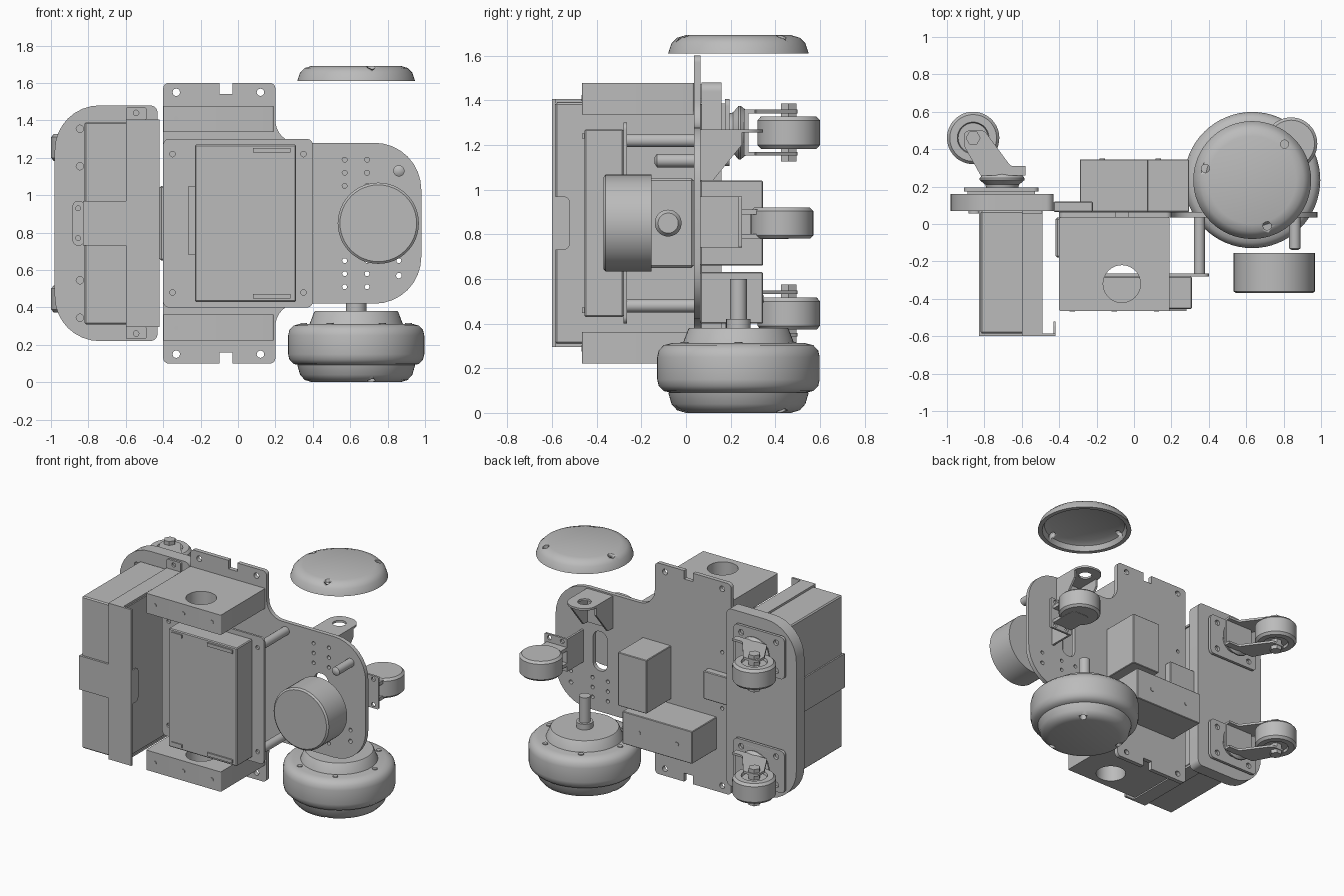
import bpy, bmesh, math
from mathutils import Vector, Matrix

cube = bpy.data.objects.get("Cube")
if cube:
    bpy.data.objects.remove(cube)

grey = bpy.data.materials.new("plain_grey")
grey.use_nodes = True
grey.diffuse_color = (0.5, 0.5, 0.5, 1)
grey.node_tree.nodes["Principled BSDF"].inputs["Base Color"].default_value = (0.5, 0.5, 0.5, 1)

# Columns: where the profile's first axis, second axis and depth point
FRAMES = {
    "x": Matrix(((0, 0, 1), (1, 0, 0), (0, 1, 0))).to_4x4(),
    "y": Matrix(((1, 0, 0), (0, 0, -1), (0, 1, 0))).to_4x4(),
    "z": Matrix.Identity(4),
}


def add(name, mesh, smooth=False):
    ob = bpy.data.objects.new(name, mesh)
    bpy.context.collection.objects.link(ob)
    mesh.materials.clear()
    mesh.materials.append(grey)
    if smooth:
        bpy.ops.object.select_all(action="DESELECT")
        ob.select_set(True)
        bpy.context.view_layer.objects.active = ob
        bpy.ops.object.shade_smooth_by_angle(angle=math.radians(35))
    return ob


def box(name, x, y, z, bevel=0):
    bm = bmesh.new()
    bmesh.ops.create_cube(bm, size=1)
    for v in bm.verts:
        v.co = [(a + b) / 2 + c * (b - a) for (a, b), c in zip((x, y, z), v.co)]
    if bevel:
        bmesh.ops.bevel(bm, geom=bm.edges[:], offset=bevel, segments=1, affect="EDGES")
    mesh = bpy.data.meshes.new(name)
    bm.to_mesh(mesh)
    bm.free()
    return add(name, mesh)


def lathe(name, profile, centre, axis="z", steps=48):
    """Turn (radius, height) points about an axis through centre."""
    bm = bmesh.new()
    verts = [bm.verts.new((r, 0, h)) for r, h in profile]
    edges = [bm.edges.new(pair) for pair in zip(verts, verts[1:])]
    bmesh.ops.spin(bm, geom=verts + edges, cent=(0, 0, 0), axis=(0, 0, 1),
                   angle=math.tau, steps=steps, use_duplicate=False)
    bmesh.ops.remove_doubles(bm, verts=bm.verts[:], dist=0.0002)
    bmesh.ops.recalc_face_normals(bm, faces=bm.faces[:])
    turn = {"x": Matrix.Rotation(math.pi / 2, 4, "Y"),
            "y": Matrix.Rotation(-math.pi / 2, 4, "X"), "z": Matrix.Identity(4)}[axis]
    bm.transform(Matrix.Translation(centre) @ turn)
    mesh = bpy.data.meshes.new(name)
    bm.to_mesh(mesh)
    bm.free()
    return add(name, mesh, True)


def rod(name, r, lo, hi, centre, axis="z", steps=24):
    return lathe(name, [(0, lo), (r, lo), (r, hi), (0, hi)], centre, axis, steps)


def rounded(points):
    """Fillet a polygon of (a, b, radius) corners."""
    out = []
    for i, (a, b, r) in enumerate(points):
        p = Vector((a, b))
        if r == 0:
            out.append(p)
            continue
        u = (Vector(points[i - 1][:2]) - p).normalized()
        w = (Vector(points[(i + 1) % len(points)][:2]) - p).normalized()
        half = u.angle(w) / 2
        c = p + (u + w).normalized() * r / math.sin(half)
        s, e = p + u * r / math.tan(half) - c, p + w * r / math.tan(half) - c
        sweep = s.angle_signed(e)
        out += [c + Matrix.Rotation(-sweep * k / 8, 2) @ s for k in range(9)]
    return out


def rect(a, b, r=0):
    return [(a[0], b[0], r), (a[1], b[0], r), (a[1], b[1], r), (a[0], b[1], r)]


def plate(name, outline, lo, hi, axis="y", holes=(), cuts=()):
    """Extrude a filleted outline with round holes (a, b, r) and shaped cuts."""
    curve = bpy.data.curves.new(name, "CURVE")
    curve.dimensions, curve.fill_mode = "2D", "BOTH"
    curve.extrude = (hi - lo) / 2
    loops = [rounded(outline)] + [rounded(c) for c in cuts]
    for a, b, r in holes:
        n = 12 if r < 0.05 else 32
        loops.append([Vector((a + r * math.cos(math.tau * k / n),
                              b + r * math.sin(math.tau * k / n))) for k in range(n)])
    for loop in loops:
        s = curve.splines.new("POLY")
        s.points.add(len(loop) - 1)
        for pt, co in zip(s.points, loop):
            pt.co = (co[0], co[1], 0, 1)
        s.use_cyclic_u = True
    temp = bpy.data.objects.new(name + "_curve", curve)
    bpy.context.collection.objects.link(temp)
    deps = bpy.context.evaluated_depsgraph_get()
    mesh = bpy.data.meshes.new_from_object(temp.evaluated_get(deps))
    bpy.data.objects.remove(temp)
    shift = Vector([(lo + hi) / 2 if k == axis else 0 for k in "xyz"])
    mesh.transform(Matrix.Translation(shift) @ FRAMES[axis])
    return add(name, mesh, True)


MID = 0.85  # height of the mirror plane


def flip(z, s):
    return MID + s * (z - MID)


# Main chassis plate: notched ends, rounded nose, slot and bolt holes
half = [(0.98, 1.28, 0.25), (0.2, 1.28, 0.12), (0.2, 1.6, 0.03), (-0.03, 1.6, 0),
        (-0.03, 1.54, 0), (-0.1, 1.54, 0), (-0.1, 1.6, 0), (-0.4, 1.6, 0.03)]
outline = half + [(a, flip(b, -1), r) for a, b, r in reversed(half)]
holes = [(x, flip(z, s), 0.013) for s in (1, -1) for x in (0.57, 0.69) for z in (1.05, 1.12, 1.19)]
holes += [(x, flip(1.55, s), 0.02) for s in (1, -1) for x in (-0.33, 0.12)]
holes += [(0.86, 0.57, 0.015), (0.86, 0.65, 0.013), (-0.33, 0.7, 0.013), (-0.33, 1.1, 0.013)]
plate("chassis_plate", outline, 0.035, 0.065, holes=holes,
      cuts=[rect((0.575, 0.685), (0.71, 0.99), 0.05)])

# Battery tray, box and clamp
plate("battery_tray", [(-0.98, 0.22, 0.24), (-0.43, 0.22, 0.04), (-0.43, 1.48, 0.04), (-0.98, 1.48, 0.24)],
      0.07, 0.16, holes=[(-0.845, flip(z, s), 0.02) for s in (1, -1) for z in (1.355, 1.155)])
box("battery", (-0.82, -0.49), (-0.585, 0.07), (0.31, 1.39), 0.008)
tee = [(-0.88, 0.73, 0.02), (-0.6, 0.73, 0.04), (-0.6, 0.3, 0), (-0.42, 0.3, 0)]
box("battery_clamp_band", (-0.83, -0.42), (-0.6, -0.585), (0.73, 0.97))
box("battery_clamp_face", (-0.6, -0.42), (-0.6, -0.585), (0.295, 1.405))
box("clamp_outer_arm", (-0.83, -0.815), (-0.6, 0.07), (0.73, 0.97))
plate("clamp_outer_foot", rect((-0.885, -0.82), (0.73, 0.97), 0.03), 0.055, 0.07,
      holes=[(-0.855, 0.77, 0.013), (-0.855, 0.93, 0.013)])
plate("clamp_inner_lip", [(-0.6, 0.73, 0), (-0.52, 0.73, 0.03), (-0.52, 0.97, 0.03), (-0.6, 0.97, 0)],
      -0.43, -0.42, "x")
for s, side in ((1, "upper"), (-1, "lower")):
    z = sorted((flip(1.39, s), flip(1.405, s)))
    box(side + "_clamp_arm", (-0.6, -0.49), (-0.6, 0.07), z)
    z = sorted((flip(1.4, s), flip(1.47, s)))
    plate(side + "_clamp_foot", rect((-0.6, -0.49), z, 0.01), 0.055, 0.07,
          holes=[(-0.545, flip(1.44, s), 0.015)])
box("tray_link", (-0.43, -0.22), (0.065, 0.12), (0.76, 0.96), 0.005)

# Speaker-like drum between battery and enclosure
box("drum_housing", (-0.42, -0.39), (-0.18, 0.035), (0.65, 1.05), 0.01)
lathe("drum_spigot", [(0, 0), (0.06, 0), (0.06, 0.08), (0.045, 0.1), (0, 0.1)], (-0.39, -0.08, MID), "x")

# Electronics enclosure on its carrier with standoffs
corners = [(x, z, 0.015) for x in (-0.35, 0.35) for z in (0.48, 1.22)]
plate("carrier_plate", rect((-0.4, 0.4), (0.4, 1.3), 0.03), -0.28, -0.265, holes=corners)
box("enclosure", (-0.23, 0.31), (-0.455, -0.28), (0.43, 1.27), 0.006)
for x, z, r in corners:
    rod("standoff", 0.03, -0.265, 0.035, (x, 0, z), "y", 6 if x < 0 else 24)
for z in (0.46, 1.24):
    box("enclosure_socket", (0.08, 0.28), (-0.465, -0.45), (z - 0.012, z + 0.012))
    box("enclosure_latch", (-0.2, -0.12), (-0.462, -0.45), (z - 0.012, z + 0.012))
box("side_connector", (-0.265, -0.23), (-0.36, -0.28), (0.68, 1.05))

# End blocks with a large vertical bore
for s, side in ((1, "upper"), (-1, "lower")):
    lo, hi = sorted((flip(1.337, s), flip(1.478, s)))
    plate(side + "_end_block", rect((-0.4, 0.19), (-0.465, 0.035), 0.008), lo, hi, "z",
          holes=[(-0.065, -0.32, 0.1)])
    for x in (-0.33, -0.105, 0.12):
        rod("block_bolt", 0.014, -0.469, -0.46, (x, 0, flip(1.41, s)), "y", 12)

# Sensor drum, post, and rear motor boxes
lathe("sensor_drum", [(0, -0.37), (0.205, -0.37), (0.217, -0.36), (0.217, -0.155), (0, -0.155)],
      (0.75, 0, MID), "y")
lathe("sensor_post", [(0, -0.14), (0.015, -0.14), (0.03, -0.13), (0.03, 0.04), (0, 0.04)],
      (0.86, 0, 1.13), "y", 24)
box("upright_motor_box", (0.07, 0.295), (0.065, 0.345), (0.66, 1.04), 0.004)
box("level_motor_box", (-0.29, 0.26), (0.065, 0.345), (0.4, 0.63), 0.004)
for x in (-0.17, 0.13):
    rod("motor_box_screw", 0.015, 0.34, 0.349, (x, 0, 0.51), "y", 12)

# Axle bracket: holed shelf, foot and tapered gussets
plate("axle_shelf", [(0.53, 0.065, 0), (0.735, 0.065, 0), (0.735, 0.345, 0.09), (0.53, 0.345, 0.09)],
      1.255, 1.27, "z", holes=[(0.63, 0.24, 0.045)])
box("axle_bracket_foot", (0.53, 0.735), (0.065, 0.08), (1.04, 1.27))
for x in (0.53, 0.72):
    plate("axle_gusset", [(0.065, 1.04, 0), (0.12, 1.04, 0), (0.25, 1.2, 0), (0.25, 1.26, 0), (0.065, 1.26, 0)],
          x, x + 0.015, "x")

# Nose roller
plate("roller_bracket", rect((0.76, 0.94), (0.74, 0.97), 0.01), 0.235, 0.25,
      holes=[(x, z, 0.015) for x in (0.8, 0.9) for z in (0.765, 0.945)])
box("roller_bracket_arm", (0.76, 0.775), (0.065, 0.25), (0.74, 0.97))
for z in (0.79, 0.9):
    plate("roller_cheek", [(0.76, 0.25, 0), (0.92, 0.25, 0), (0.92, 0.46, 0.05), (0.76, 0.46, 0.05)],
          z - 0.012, z + 0.012, "z")
lathe("nose_roller", [(0, -0.07), (0.125, -0.07), (0.14, -0.055), (0.14, 0.055), (0.125, 0.07), (0, 0.07)],
      (0.84, 0.43, MID))

# Swivel casters
for s, side in ((1, "upper"), (-1, "lower")):
    z = flip(1.255, s)
    plate(side + "_caster_plate", rect((-0.91, -0.51), (z - 0.15, z + 0.15), 0.03), 0.175, 0.195,
          holes=[(x, z + d, 0.02) for x in (-0.845, -0.57) for d in (-0.1, 0.1)])
    box(side + "_caster_pad", (-0.89, -0.53), (0.16, 0.175), (z - 0.13, z + 0.13))
    lathe(side + "_caster_swivel", [(0, 0.19), (0.085, 0.19), (0.09, 0.21), (0.12, 0.235), (0.12, 0.245),
                                    (0.1, 0.27), (0, 0.28)], (-0.705, 0, z), "y")
    box(side + "_fork_bridge", (-0.8, -0.58), (0.26, 0.28), (z - 0.1, z + 0.1))
    fork = [(-0.58, 0.26, 0), (-0.58, 0.31, 0), (-0.66, 0.31, 0.03), (-0.8, 0.5, 0.03),
            (-0.91, 0.5, 0.03), (-0.91, 0.42, 0.03), (-0.82, 0.26, 0)]
    for d in (-0.095, 0.095):
        plate(side + "_fork_side", fork, z + d - 0.008, z + d + 0.008, "z")
    lathe(side + "_caster_wheel", [(0, -0.055), (0.08, -0.055), (0.085, -0.072), (0.125, -0.072), (0.14, -0.055),
                                   (0.14, 0.055), (0.125, 0.072), (0.085, 0.072), (0.08, 0.055), (0, 0.055)],
          (-0.86, 0.46, z))
    rod(side + "_caster_bolt", 0.04, -0.13, 0.13, (-0.86, 0.46, z), steps=6)

# Drive wheel with hub, shaft and loose cap
AXLE = (0.632, 0.235, 0)
lathe("drive_tyre", [(0, 0.09), (0.3, 0.09), (0.335, 0.098), (0.357, 0.12), (0.364, 0.15), (0.364, 0.25),
                     (0.357, 0.28), (0.335, 0.303), (0.3, 0.312), (0, 0.312)], AXLE, steps=64)
wheel_cap = lathe("wheel_cap", [(0, 0), (0.235, 0), (0.275, 0.012), (0.3, 0.04), (0.315, 0.092), (0, 0.092)],
                  AXLE, steps=64)
lathe("wheel_hub", [(0, 0.31), (0.25, 0.31), (0.225, 0.375), (0.22, 0.38), (0, 0.38)], AXLE)
lathe("axle_shaft", [(0, 0.38), (0.055, 0.38), (0.055, 0.42), (0.038, 0.42), (0.038, 0.6), (0, 0.6)], AXLE, steps=24)
loose_cap = lathe("loose_cap", [(0, 1.692), (0.235, 1.692), (0.275, 1.68), (0.3, 1.655), (0.315, 1.61),
                                (0.285, 1.61), (0.27, 1.645), (0.23, 1.665), (0, 1.665)], AXLE, steps=64)
for k in range(6):
    a = math.tau * k / 6
    rod("hub_screw", 0.018, 0.31, 0.318,
        (AXLE[0] + 0.28 * math.cos(a), AXLE[1] + 0.28 * math.sin(a), 0), steps=12)

# Screw holes through the caps
for cap, lo, hi in ((wheel_cap, -0.1, 0.05), (loose_cap, 1.55, 1.8)):
    for deg in (48, 166, 288):
        a = math.radians(deg)
        cutter = rod("hole_cutter", 0.022, lo, hi,
                     (AXLE[0] + 0.258 * math.cos(a), AXLE[1] + 0.258 * math.sin(a), 0), steps=16)
        cutter.hide_render = True
        cutter.hide_set(True)
        cutter.display_type = "WIRE"
        mod = cap.modifiers.new("hole", "BOOLEAN")
        mod.operation, mod.object, mod.solver = "DIFFERENCE", cutter, "EXACT"
